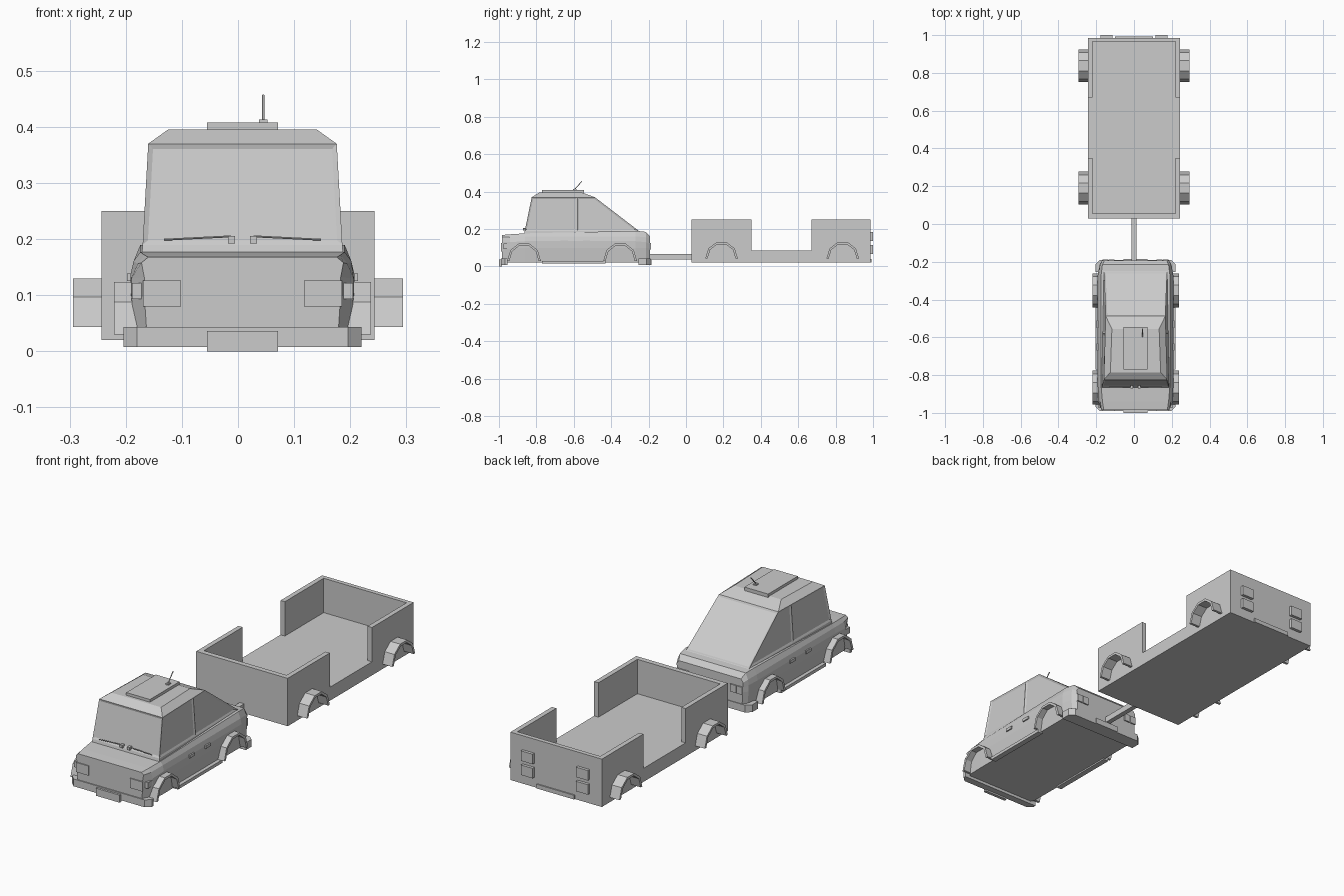
import bpy, bmesh, math
from mathutils import Vector

if "Cube" in bpy.data.objects:
    bpy.data.objects.remove(bpy.data.objects["Cube"])

CX = 0.008  # the car sits slightly right of the centre line


def finish(name, bm):
    bmesh.ops.recalc_face_normals(bm, faces=bm.faces)
    me = bpy.data.meshes.new(name)
    bm.to_mesh(me)
    bm.free()
    ob = bpy.data.objects.new(name, me)
    bpy.context.collection.objects.link(ob)
    return ob


def loft(rings, name=None):
    """Skin closed rings of equal length and cap both ends."""
    bm = bmesh.new()
    vs = [[bm.verts.new(p) for p in r] for r in rings]
    n = len(rings[0])
    for a, b in zip(vs, vs[1:]):
        for i in range(n):
            j = (i + 1) % n
            bm.faces.new((a[i], a[j], b[j], b[i]))
    bm.faces.new(vs[0])
    bm.faces.new(vs[-1])
    return finish(name, bm) if name else bm


def box(name, x0, x1, y0, y1, z0, z1):
    base = [(x0, y0), (x1, y0), (x1, y1), (x0, y1)]
    return loft([[(x, y, z) for x, y in base] for z in (z0, z1)], name)


def extrude_z(name, pts, z0, z1):
    return loft([[(x, y, z) for x, y in pts] for z in (z0, z1)], name)


def rod(name, a, b, r):
    a, b = Vector(a), Vector(b)
    q = (b - a).to_track_quat('Z', 'Y')
    ring = [q @ Vector((r * math.cos(t), r * math.sin(t), 0))
            for t in (math.pi * k / 3 for k in range(6))]
    return loft([[p + e for p in ring] for e in (a, b)], name)


def arch(name, x0, x1, y, z, ry, rz, t=0.012):
    """Five-sided half ring over a wheel."""
    angs = [math.pi * k / 5 for k in range(6)]
    pts = [(y + ry * math.cos(a), z + rz * math.sin(a)) for a in angs]
    pts += [(y + (ry - t) * math.cos(a), z + (rz - t) * math.sin(a)) for a in reversed(angs)]
    return loft([[(x, p, q) for p, q in pts] for x in (x0, x1)], name)


# Car lower body: y, half width, top half width, shoulder z, top z
stations = [(-0.985, .175, .168, .152, .168), (-0.94, .198, .175, .15, .172),
            (-0.86, .20, .182, .155, .177), (-0.27, .20, .182, .155, .19),
            (-0.215, .19, .175, .15, .185), (-0.193, .175, .165, .14, .162)]
rings = []
for y, w, tw, sz, tz in stations:
    half = [(w * .97, .022), (w, .10), (w, sz - .02), (tw + .012, sz + .006), (tw, tz)]
    rings.append([(CX + x, y, z) for x, z in half] + [(CX - x, y, z) for x, z in reversed(half)])
loft(rings, "car_body")

# Cabin: rings by height, with the windows inset
levels = [(.165, -.868, -.222, .180), (.19, -.862, -.252, .178),
          (.37, -.825, -.487, .168), (.395, -.785, -.555, .133)]
bm = loft([[(CX - w, a, z), (CX + w, a, z), (CX + w * .94, b, z), (CX - w * .94, b, z)]
           for z, a, b, w in levels])
bm.faces.ensure_lookup_table()
sides = [f for f in bm.faces if abs(f.calc_center_median().x - CX) > .1]
geom = sides + list({e for f in sides for e in f.edges}) + list({v for f in sides for v in f.verts})
bmesh.ops.bisect_plane(bm, geom=geom, plane_co=(0, -.58, 0), plane_no=(0, 1, 0))
bmesh.ops.recalc_face_normals(bm, faces=bm.faces)
glass = [f for f in bm.faces if .24 < f.calc_center_median().z < .34]
bmesh.ops.inset_individual(bm, faces=glass, thickness=.009, depth=-.004, use_even_offset=True)
finish("car_cabin", bm)

# Roof panel and aerial
box("roof_panel", CX - .063, CX + .063, -.77, -.545, .39, .408)
box("aerial_base", .037, .053, -.605, -.585, .405, .413)
rod("aerial", (.045, -.597, .41), (.045, -.556, .456), .0025)

# Bumpers with chamfered corners, and number plates
for name, y0, y1 in (("front_bumper", -.99, -.955), ("rear_bumper", -.19, -.255)):
    s = 1 if y1 > y0 else -1
    pts = [(CX - .188, y0), (CX + .188, y0), (CX + .212, y0 + s * .022),
           (CX + .212, y1), (CX - .212, y1), (CX - .212, y0 + s * .022)]
    extrude_z(name, pts, .008, .043)
box("front_plate", CX - .063, CX + .063, -1, -.985, 0, .036)
box("rear_plate", CX - .063, CX + .063, -.195, -.185, .008, .036)

# Paired car details
for s, side in ((-1, "left"), (1, "right")):
    def sbox(name, xa, xb, *rest):
        a, b = sorted((CX + s * xa, CX + s * xb))
        return box(side + "_" + name, a, b, *rest)
    sbox("headlight", .11, .177, -.99, -.97, .08, .126)
    sbox("headlight_corner", .172, .197, -.975, -.935, .093, .122)
    sbox("tail_light_outer", .145, .175, -.2, -.187, .09, .126)
    sbox("tail_light_inner", .11, .142, -.2, -.187, .09, .126)
    sbox("sill", .185, .212, -.77, -.43, .015, .03)
    sbox("front_door_handle", .195, .206, -.67, -.632, .125, .139)
    sbox("rear_door_handle", .195, .206, -.55, -.512, .125, .139)
    for end, y in (("front", -.866), ("rear", -.352)):
        arch(f"{side}_{end}_arch", CX + s * .185, CX + s * .229, y, .03, .09, .098)
    # Wiper along the bottom of the windscreen
    rod(side + "_wiper", (CX + s * .02, -.866, .205), (CX + s * .14, -.866, .199), .002)
    sbox("wiper_pivot", .013, .026, -.872, -.855, .192, .206)

# Tow bar
box("tow_bar", -.012, .012, -.21, .035, .037, .066)

# Trailer: deck, end walls and side walls with a gap between them
box("trailer_deck", -.243, .243, .03, .986, .02, .085)
box("trailer_front_wall", -.243, .243, .03, .055, .08, .25)
box("trailer_back_wall", -.243, .243, .965, .986, .08, .25)
for s, side in ((-1, "left"), (1, "right")):
    a, b = sorted((s * .22, s * .243))
    for end, y0, y1, yc in (("front", .05, .35, .19), ("rear", .67, .97, .838)):
        box(f"trailer_{side}_{end}_wall", a, b, y0, y1, .08, .25)
        arch(f"trailer_{side}_{end}_arch", s * .235, s * .294, yc, .043, .087, .091)
    # Stacked rear lights
    a, b = sorted((s * .115, s * .178))
    for k, z in enumerate((.067, .135)):
        box(f"trailer_{side}_light_{k}", a, b, .98, 1.0, z, z + .048)
box("trailer_plate", -.1, .1, .98, .992, .02, .04)
